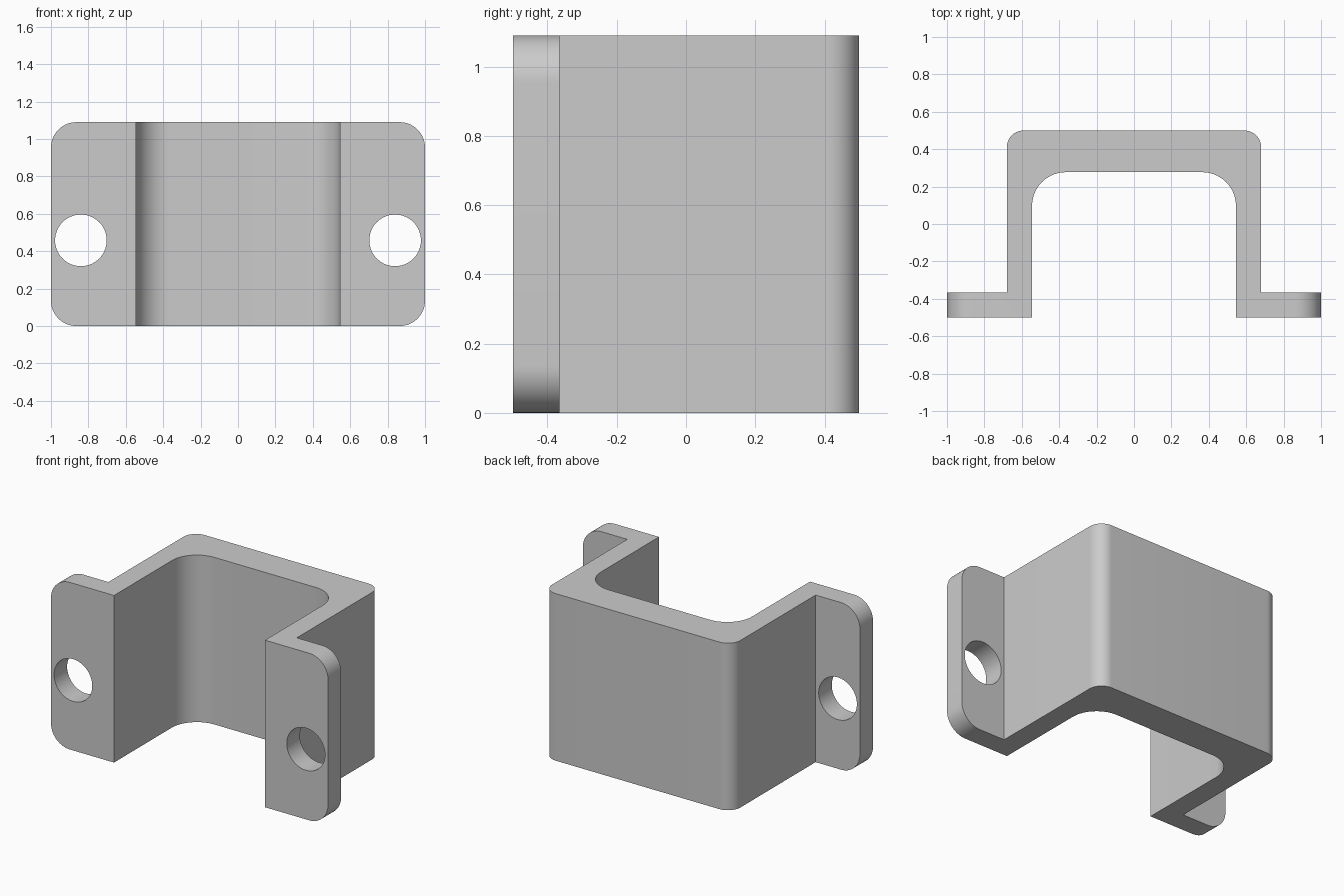
import bpy
import bmesh
from math import cos, sin, pi
from mathutils import Matrix, Vector

HEIGHT = 1.09
FLANGE_BACK = -0.365

cube = bpy.data.objects.get("Cube")
if cube:
    bpy.data.objects.remove(cube, do_unlink=True)

grey = bpy.data.materials.new("light grey")
grey.use_nodes = True
colour = (0.6, 0.6, 0.6, 1)
grey.diffuse_color = colour
grey.node_tree.nodes["Principled BSDF"].inputs["Base Color"].default_value = colour


def arc(cx, cy, radius, start, end, steps=14):
    """Points along a circular arc, angles in quarter turns."""
    angles = [(start + (end - start) * i / steps) * pi / 2 for i in range(steps + 1)]
    return [(cx + radius * cos(a), cy + radius * sin(a)) for a in angles]


def prism(name, outline, depth, matrix):
    """Extrude a flat outline along its local z, then place it."""
    bm = bmesh.new()
    face = bm.faces.new([bm.verts.new((x, y, 0)) for x, y in outline])
    new = bmesh.ops.extrude_face_region(bm, geom=[face])["geom"]
    bmesh.ops.translate(bm, vec=Vector((0, 0, depth)),
                        verts=[v for v in new if isinstance(v, bmesh.types.BMVert)])
    bm.transform(matrix)
    bmesh.ops.recalc_face_normals(bm, faces=bm.faces)
    mesh = bpy.data.meshes.new(name)
    bm.to_mesh(mesh)
    bm.free()
    mesh.materials.append(grey)
    obj = bpy.data.objects.new(name, mesh)
    bpy.context.collection.objects.link(obj)
    return obj


def cut(target, tool, operation):
    """Apply a boolean and discard the cutter."""
    tool.hide_render = True
    mod = target.modifiers.new(tool.name, "BOOLEAN")
    mod.object, mod.operation, mod.solver = tool, operation, "EXACT"
    bpy.context.view_layer.objects.active = target
    bpy.ops.object.modifier_apply(modifier=mod.name)
    bpy.data.objects.remove(tool, do_unlink=True)


# Hat-shaped channel section, oversized at the flange ends and in height
half = [(0.545, -0.5), (1.1, -0.5), (1.1, FLANGE_BACK), (0.68, FLANGE_BACK)]
half += arc(0.59, 0.41, 0.09, 0, 1)
inner = arc(0.365, 0.097, 0.18, 1, 0)
mirror = lambda pts: [(-x, y) for x, y in reversed(pts)]
section = half + mirror(half) + mirror(inner) + inner
bracket = prism("bracket", section, HEIGHT + 0.2, Matrix.Translation((0, 0, -0.1)))

# Local x, z-up outline extruded from front to back
upright = Matrix.Translation((0, 1, 0)) @ Matrix.Rotation(pi / 2, 4, "X")

# Rounded front silhouette trims the flange corners
r = 0.136
silhouette = []
for quarter, (sx, top) in enumerate([(1, 1), (-1, 1), (-1, 0), (1, 0)]):
    cz = HEIGHT - r if top else r
    silhouette += arc(sx * (1 - r), cz, r, quarter, quarter + 1)
cut(bracket, prism("silhouette_trim", silhouette, 2, upright), "INTERSECT")

# Screw holes through the flanges
for side in (-1, 1):
    circle = arc(side * 0.84, 0.458, 0.138, 0, 4, 56)[:-1]
    hole = prism("screw_hole", circle, 0.9, Matrix.Translation((0, -0.9, 0)) @ upright)
    cut(bracket, hole, "DIFFERENCE")

# Smooth rounds with crisp edges
bpy.ops.object.select_all(action="DESELECT")
bracket.select_set(True)
bpy.context.view_layer.objects.active = bracket
bpy.ops.object.shade_smooth_by_angle(angle=pi / 6)
